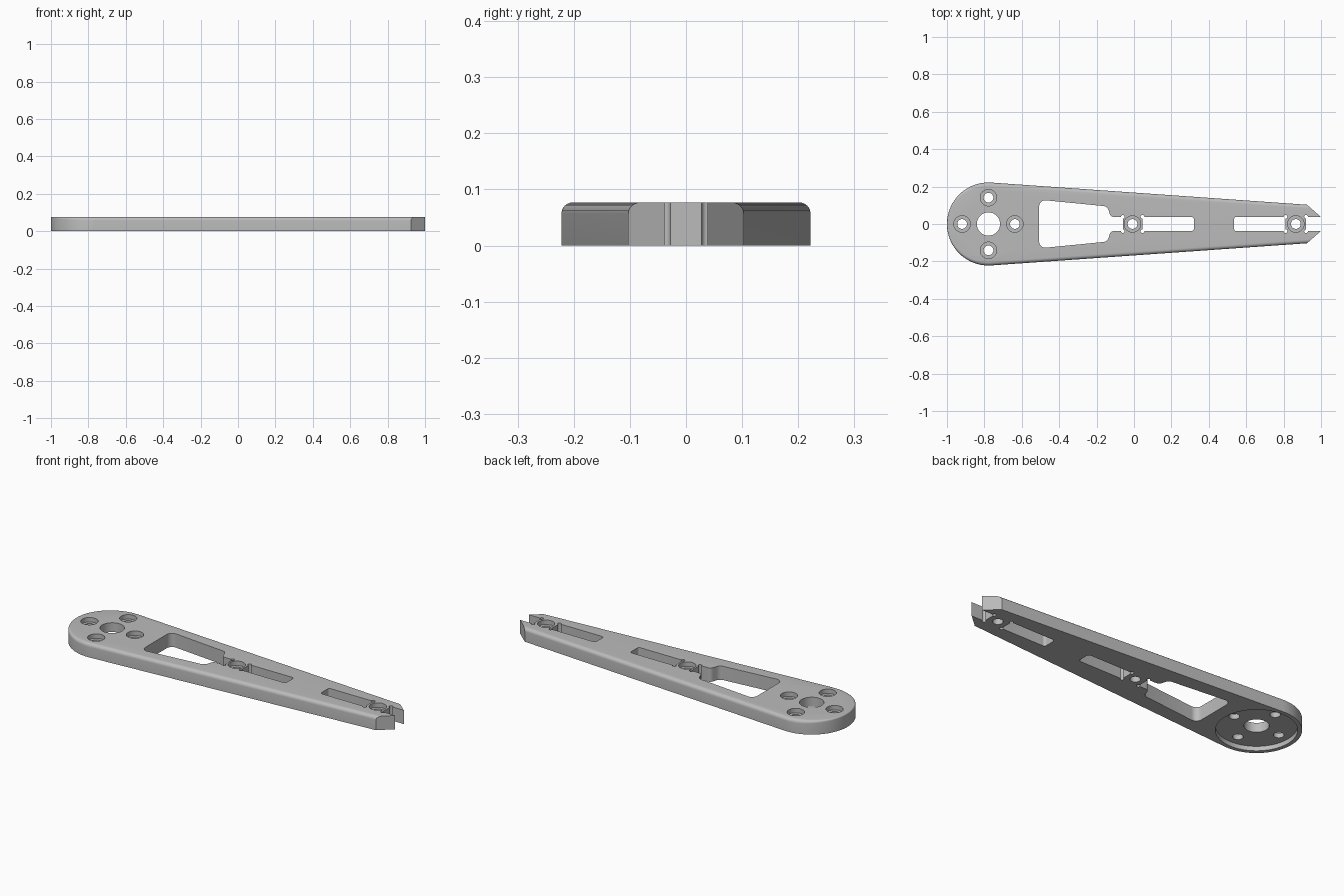
import bpy, bmesh, math
from mathutils import Vector

cube = bpy.data.objects.get("Cube")
if cube:
    bpy.data.objects.remove(cube, do_unlink=True)

HEIGHT = 0.077
HUB = Vector((-0.778, 0))
HUB_R = 0.222
SHOULDER = Vector((0.925, 0.103))   # where the side meets the tip bevel
TIP = Vector((1.0, 0.037))
SLOT = 0.038                        # half width of the long slots
EDGE = 0.02                         # radius of the rounded top edge

grey = bpy.data.materials.new("grey plastic")
grey.use_nodes = True
colour = (0.5, 0.5, 0.5, 1)
grey.diffuse_color = colour
grey.node_tree.nodes["Principled BSDF"].inputs["Base Color"].default_value = colour


def make_object(name, rings):
    """Loft equal-length counter-clockwise rings, bottom to top, into a solid."""
    bm = bmesh.new()
    loops = [[bm.verts.new(p) for p in ring] for ring in rings]
    n = len(loops[0])
    for a, b in zip(loops, loops[1:]):
        for i in range(n):
            j = (i + 1) % n
            bm.faces.new((a[i], a[j], b[j], b[i]))
    bm.faces.new(loops[0][::-1])
    bm.faces.new(loops[-1])
    mesh = bpy.data.meshes.new(name)
    bm.to_mesh(mesh)
    bm.free()
    mesh.materials.append(grey)
    obj = bpy.data.objects.new(name, mesh)
    bpy.context.collection.objects.link(obj)
    return obj


def rounded(points, radii, steps=6):
    """Replace each corner of a polygon by an arc."""
    out = []
    pts = [Vector(p) for p in points]
    for i, (p, r) in enumerate(zip(pts, radii)):
        if r == 0:
            out.append(p)
            continue
        u = (pts[i - 1] - p).normalized()
        v = (pts[(i + 1) % len(pts)] - p).normalized()
        half = u.angle(v) / 2
        centre = p + (u + v).normalized() * r / math.sin(half)
        a = (p + u * r / math.tan(half) - centre).normalized()
        b = (p + v * r / math.tan(half) - centre).normalized()
        out += [centre + r * a.slerp(b, k / steps) for k in range(steps + 1)]
    return out


def circle(x, y, r, n=40):
    return [Vector((x + r * math.cos(math.tau * k / n),
                    y + r * math.sin(math.tau * k / n))) for k in range(n)]


# Arm outline: hub arc, tapered sides and bevelled tip, each point with
# an inward direction and the size of its rounded top edge
slope = math.asin((HUB_R - SHOULDER.y) / (SHOULDER.x - HUB.x))
start = math.pi / 2 - slope
side_normal = Vector((math.cos(start), math.sin(start)))
bevel = TIP - SHOULDER
bevel_in = bevel / -bevel.dot(side_normal)
flip = Vector((1, -1))
still = Vector((0, 0))
outline = [(TIP, still, EDGE), (SHOULDER, bevel_in, EDGE)]
ARC = 64
for k in range(ARC + 1):
    t = start + (math.tau - 2 * start) * k / ARC
    n = Vector((math.cos(t), math.sin(t)))
    outline.append((HUB + n * HUB_R, -n, 0.006 + (EDGE - 0.006) * n.y ** 2))
outline += [(SHOULDER * flip, bevel_in * flip, EDGE), (TIP * flip, still, EDGE)]

rings = [[(*p, 0) for p, d, r in outline]]
for k in range(7):
    a = math.pi / 2 * k / 6
    rings.append([(*(p + d * r * (1 - math.cos(a))), HEIGHT - r + r * math.sin(a))
                  for p, d, r in outline])
arm = make_object("arm_plate", rings)


def cut(shape, low=-0.1, high=0.2):
    """Cut a vertical prism out of the arm."""
    tool = make_object("cutter", [[(*p, z) for p in shape] for z in (low, high)])
    tool.hide_render = True
    mod = arm.modifiers.new("cut", "BOOLEAN")
    mod.operation = "DIFFERENCE"
    mod.solver = "EXACT"
    mod.object = tool
    bpy.context.view_layer.objects.active = arm
    bpy.ops.object.modifier_apply(modifier=mod.name)
    bpy.data.objects.remove(tool, do_unlink=True)


# Tapered window with a neck leading to the middle bridge
half_window = [(-0.06, SLOT), (-0.125, SLOT), (-0.142, 0.094), (-0.507, 0.13)]
window = half_window + [(x, -y) for x, y in reversed(half_window)]
radii = [0, 0.022, 0.03, 0.032]
cut(rounded(window, radii + radii[::-1]))


# Long slots and the open tip slot
def slot(x0, x1, r0, r1):
    cut(rounded([(x0, -SLOT), (x1, -SLOT), (x1, SLOT), (x0, SLOT)], [r0, r1, r1, r0]))


slot(0.045, 0.32, 0, 0.013)
slot(0.535, 0.81, 0.013, 0)
slot(0.92, 1.1, 0, 0)

# Relief holes in the corners beside both bridges
for x in (-0.06, 0.045, 0.81, 0.92):
    for y in (-SLOT, SLOT):
        cut(circle(x, y, 0.01, 16))

# Round recess under the hub, and the centre bore
cut(circle(*HUB, 0.2, 72), high=0.025)
cut(circle(*HUB, 0.062, 48))

# Counterbored screw holes on the hub and the bridges
screws = [HUB + Vector(v) for v in ((-0.141, 0), (0.141, 0), (0, 0.141), (0, -0.141))]
for x, y in screws + [(-0.008, 0), (0.865, 0)]:
    cut(circle(x, y, 0.026))
    cut(circle(x, y, 0.044), low=0.052)

bpy.ops.object.select_all(action="DESELECT")
arm.select_set(True)
bpy.context.view_layer.objects.active = arm
bpy.ops.object.shade_smooth_by_angle(angle=math.radians(30))
